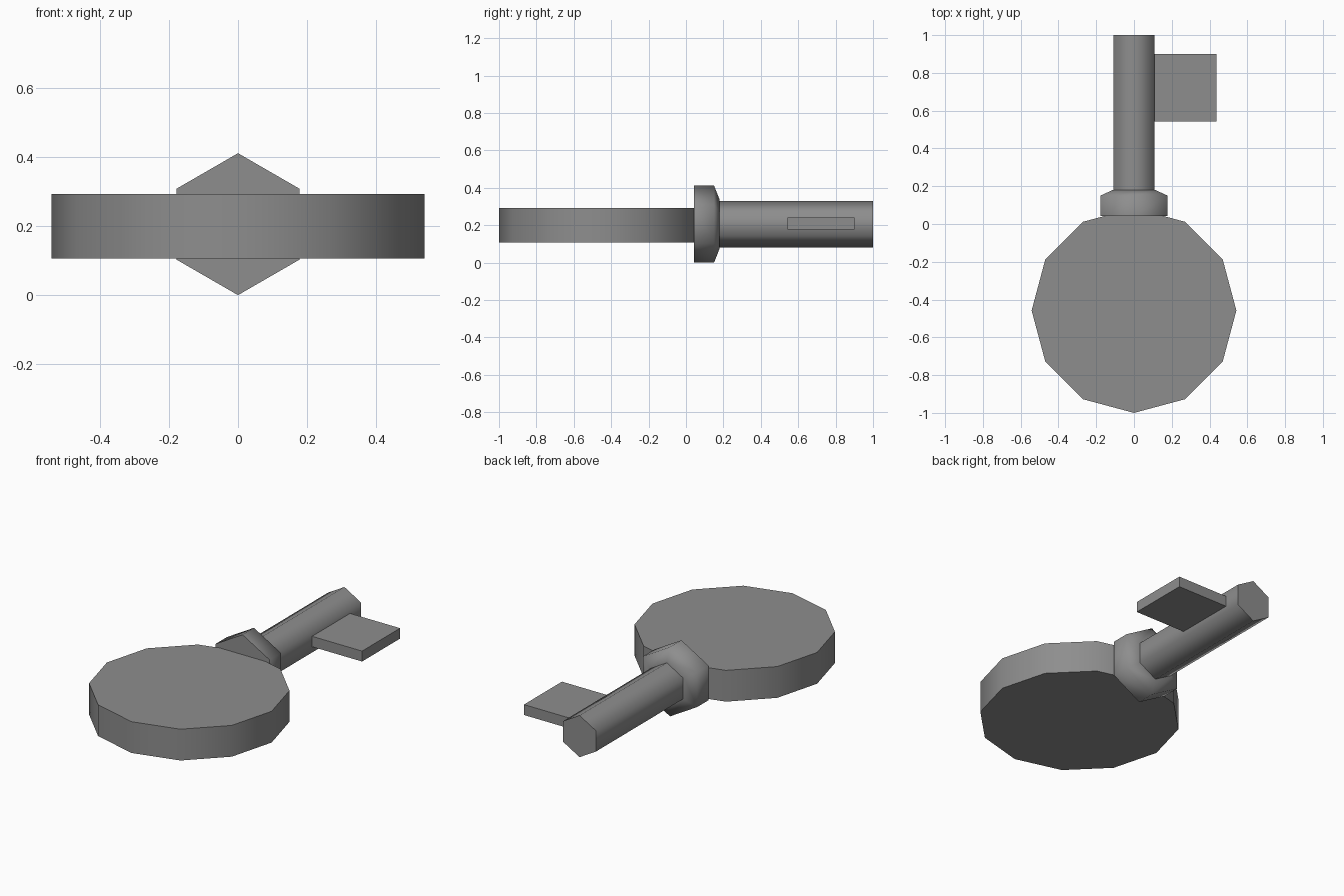
import bpy
import bmesh
from math import radians
from mathutils import Matrix, Vector

cube = bpy.data.objects.get("Cube")
if cube:
    bpy.data.objects.remove(cube, do_unlink=True)

AXIS_Z = 0.206

grey = bpy.data.materials.new("plain grey")
grey.use_nodes = True
grey.diffuse_color = (0.27, 0.27, 0.27, 1)
grey.node_tree.nodes["Principled BSDF"].inputs["Base Color"].default_value = grey.diffuse_color


def finish(name, bm, matrix):
    """Place the part, then smooth its rounded sides while keeping caps crisp."""
    bm.transform(matrix)
    bmesh.ops.recalc_face_normals(bm, faces=bm.faces)
    mesh = bpy.data.meshes.new(name)
    bm.to_mesh(mesh)
    bm.free()
    mesh.materials.append(grey)
    mesh.shade_smooth()
    mesh.set_sharp_from_angle(angle=radians(75))
    obj = bpy.data.objects.new(name, mesh)
    bpy.context.collection.objects.link(obj)
    return obj


def prism(name, sides, profile, matrix):
    """Stack polygon rings given as (radius, height) and cap both ends."""
    bm = bmesh.new()
    rings = []
    for radius, height in profile:
        ring = bmesh.ops.create_circle(bm, segments=sides, radius=radius)["verts"]
        for v in ring:
            v.co.z = height
        rings.append(ring)
    for low, high in zip(rings, rings[1:]):
        for i in range(sides):
            j = (i + 1) % sides
            bm.faces.new((low[i], low[j], high[j], high[i]))
    bm.faces.new(rings[0])
    bm.faces.new(rings[-1])
    return finish(name, bm, matrix)


# Round handle: a flat twelve-sided disc
prism("bow", 12, [(0.542, -0.093), (0.542, 0.093)],
      Matrix.Translation((0, -0.458, 0.2)))

# Six-sided collar and shaft, laid along y with corners at top and bottom
along_y = Matrix.Translation((0, 0, AXIS_Z)) @ Matrix.Rotation(radians(-90), 4, "X")
prism("collar", 6, [(0.206, 0.043), (0.206, 0.15), (0.13, 0.18)], along_y)
prism("shaft", 6, [(0.124, 0.1), (0.124, 1.0)], along_y)

# Flat tooth on one side of the shaft
bm = bmesh.new()
bmesh.ops.create_cube(bm, size=1)
inner, outer = Vector((0.06, 0.543, 0.178)), Vector((0.436, 0.9, 0.24))
finish("bit", bm, Matrix.Translation((inner + outer) / 2)
       @ Matrix.Diagonal((*(outer - inner), 1)))
